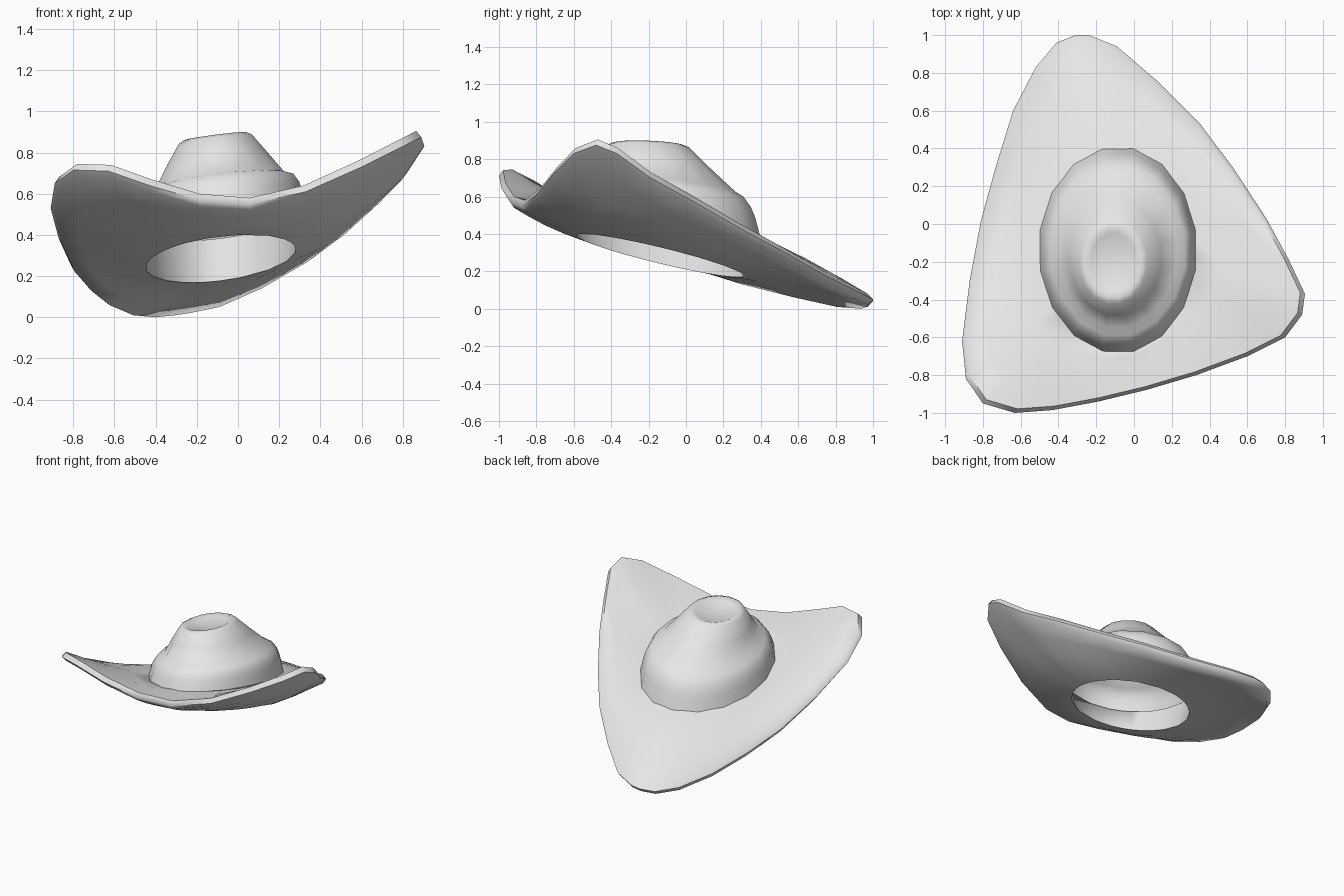
import bpy, bmesh, math
from mathutils import Vector

default_cube = bpy.data.objects.get("Cube")
if default_cube:
    bpy.data.objects.remove(default_cube, do_unlink=True)

# One pale felt material for the whole hat
felt = bpy.data.materials.new("pale_grey_felt")
felt.use_nodes = True
felt.diffuse_color = (0.8, 0.8, 0.8, 1)
felt.node_tree.nodes["Principled BSDF"].inputs["Base Color"].default_value = (0.8, 0.8, 0.8, 1)

CENTRE = Vector((-0.085, -0.14))


def tilted(x, y, height, slope_x, slope_y):
    """Point on a plane that has the given height over the hat centre."""
    return Vector((x, y, height + slope_x * (x - CENTRE.x) + slope_y * (y - CENTRE.y)))


def oval(angle, rx, ry, centre=CENTRE):
    return centre.x + rx * math.cos(angle), centre.y + ry * math.sin(angle)


def loft(name, rings, close_loop=False, cap_point=None):
    """Skin a list of equal rings and add a smooth-shaded object."""
    bm = bmesh.new()
    rows = [[bm.verts.new(point) for point in ring] for ring in rings]
    pairs = list(zip(rows, rows[1:]))
    if close_loop:
        pairs.append((rows[-1], rows[0]))
    count = len(rows[0])
    for lower, upper in pairs:
        for i in range(count):
            j = (i + 1) % count
            bm.faces.new((lower[i], lower[j], upper[j], upper[i]))
    if cap_point is not None:
        tip = bm.verts.new(cap_point)
        for i in range(count):
            bm.faces.new((rows[-1][i], rows[-1][(i + 1) % count], tip))
    if close_loop:
        bmesh.ops.recalc_face_normals(bm, faces=bm.faces)
    mesh = bpy.data.meshes.new(name)
    bm.to_mesh(mesh)
    bm.free()
    mesh.materials.append(felt)
    part = bpy.data.objects.new(name, mesh)
    bpy.context.collection.objects.link(part)
    bpy.ops.object.select_all(action="DESELECT")
    part.select_set(True)
    bpy.context.view_layer.objects.active = part
    bpy.ops.object.shade_smooth_by_angle(angle=math.radians(65))
    return part


# Three-cornered brim edge, counter-clockwise from the back corner
edge_points = [Vector(p) for p in (
    (-.24, 1, .05), (-.09, .94, .08), (.12, .76, .17), (.35, .53, .30),
    (.53, .29, .43), (.70, .03, .58), (.82, -.19, .70), (.905, -.37, .83),
    (.89, -.48, .875), (.80, -.60, .83), (.60, -.70, .73), (.33, -.80, .61),
    (.06, -.88, .55), (-.19, -.94, .57), (-.43, -.985, .64), (-.63, -1, .71),
    (-.80, -.95, .715), (-.89, -.82, .65), (-.91, -.62, .53), (-.87, -.30, .38),
    (-.81, .02, .25), (-.73, .31, .16), (-.64, .60, .09), (-.52, .83, .04),
    (-.41, .96, .03), (-.31, 1, .04))]


def brim_top_start(angle):
    return tilted(*oval(angle, .39, .51), .47, .12, -.17)


def brim_hole(angle):
    return tilted(*oval(angle, .365, .45), .285, .12, -.24)


def brim_ring(start, t, lift, curl):
    """Ring part way from the crown out to the edge, curling upward."""
    ring = []
    for edge in edge_points:
        angle = math.atan2((edge.y - CENTRE.y) / .55, (edge.x - CENTRE.x) / .42)
        inner = start(angle)
        outer = edge.copy()
        outer.xy = CENTRE + (edge.xy - CENTRE) * .975
        outer.z += lift
        point = inner.lerp(outer, t)
        point.z = inner.z + (outer.z - inner.z) * t ** curl
        ring.append(point)
    return ring


steps = (0, .25, .5, .75, 1)
top_rings = [brim_ring(brim_top_start, t, .03, 1.25) for t in steps]
under_rings = [brim_ring(brim_hole, t, -.03, 1.35) for t in reversed(steps)]
loft("brim", top_rings + [edge_points] + under_rings, close_loop=True)

# Crown: flared band, rounded ledge, tapering sides and a shallow dimple
SIDES = 16
crown_centre = Vector((-.11, -.2))
crown_profile = (
    # rx, ry, height, slope x, slope y, shift toward the upper centre
    (.425, .555, .44, .12, -.17, 0),
    (.405, .52, .55, .12, -.14, 0),
    (.39, .495, .60, .12, -.13, 0),
    (.36, .455, .645, .12, -.12, 0),
    (.315, .41, .665, .11, -.11, 0),
    (.245, .31, .77, .12, -.08, .6),
    (.18, .225, .865, .13, -.04, 1),
    (.15, .19, .88, .13, -.04, 1),
    (.12, .155, .865, .13, -.04, 1),
)
crown_rings = []
for rx, ry, height, slope_x, slope_y, shift in crown_profile:
    middle = CENTRE.lerp(crown_centre, shift)
    crown_rings.append([
        tilted(*oval(math.tau * (i + .5) / SIDES, rx, ry, middle), height, slope_x, slope_y)
        for i in range(SIDES)])
loft("crown", crown_rings, cap_point=(crown_centre.x, crown_centre.y, .845))
